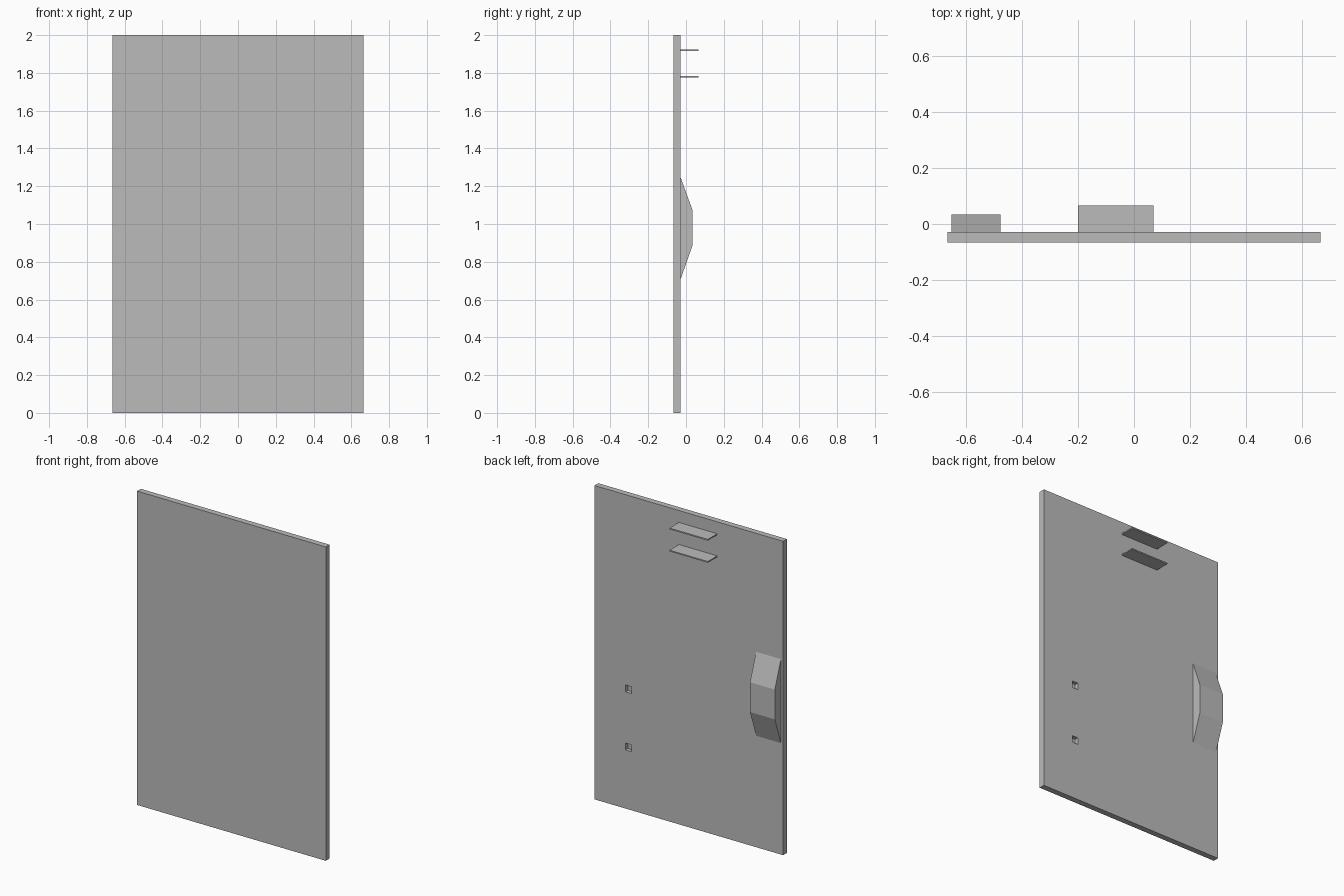
import bpy

cube = bpy.data.objects.get("Cube")
if cube:
    bpy.data.objects.remove(cube, do_unlink=True)

grey = bpy.data.materials.new("plain_grey")
grey.use_nodes = True
COLOUR = (0.5, 0.5, 0.5, 1)
grey.diffuse_color = COLOUR
grey.node_tree.nodes["Principled BSDF"].inputs["Base Color"].default_value = COLOUR

FRONT, BACK = -0.066, -0.028


def prism(name, profile, x0, x1):
    """Extrude a (y, z) outline from x0 to x1."""
    n = len(profile)
    verts = [(x, y, z) for x in (x0, x1) for y, z in profile]
    faces = [tuple(reversed(range(n))), tuple(range(n, 2 * n))]
    faces += [(i, (i + 1) % n, n + (i + 1) % n, n + i) for i in range(n)]
    mesh = bpy.data.meshes.new(name)
    mesh.from_pydata(verts, [], faces)
    mesh.materials.append(grey)
    obj = bpy.data.objects.new(name, mesh)
    bpy.context.collection.objects.link(obj)
    return obj


def box(name, x0, x1, y0, y1, z0, z1):
    return prism(name, [(y0, z0), (y1, z0), (y1, z1), (y0, z1)], x0, x1)


# Door panel
panel = box("door_panel", -0.665, 0.665, FRONT, BACK, 0, 2)

# Two square latch recesses in the back
for label, z in (("upper", 0.765), ("lower", 0.395)):
    cutter = box(label + "_recess_cutter", 0.405, 0.447, BACK - 0.025, 0, z - 0.022, z + 0.022)
    cutter.hide_render = True
    cutter.hide_viewport = True
    cut = panel.modifiers.new(label + "_recess", "BOOLEAN")
    cut.operation = "DIFFERENCE"
    cut.solver = "EXACT"
    cut.object = cutter

# Tapered grip on the back
prism("grip", [(BACK, 0.71), (0.034, 0.885), (0.034, 1.075), (BACK, 1.245)], -0.65, -0.475)

# Two thin shelves near the top
for label, z in (("upper", 1.92), ("lower", 1.779)):
    box(label + "_shelf", -0.2, 0.07, BACK, 0.066, z - 0.004, z + 0.004)
